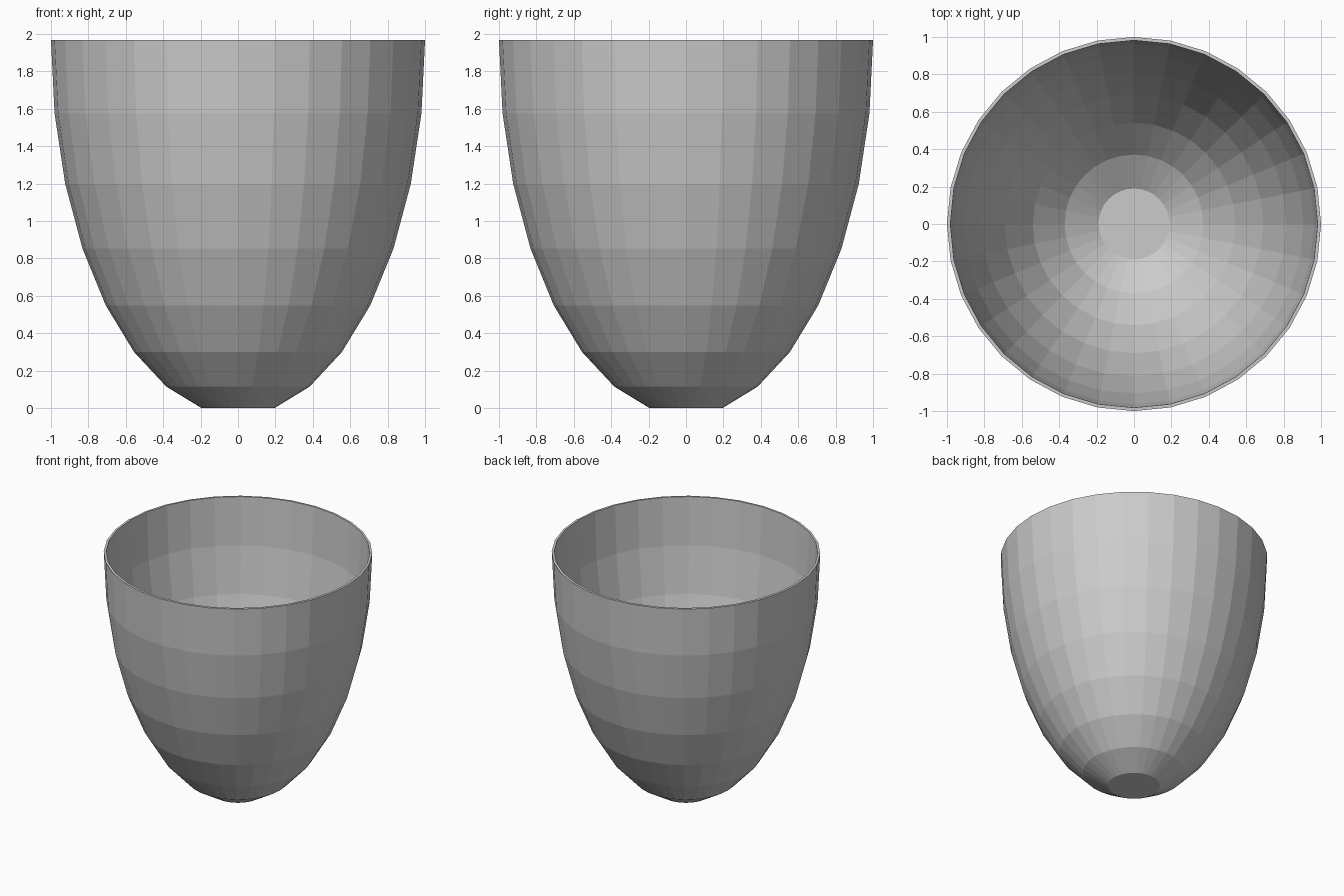
import bpy, bmesh, math

if "Cube" in bpy.data.objects:
    bpy.data.objects.remove(bpy.data.objects["Cube"])

SEGMENTS = 32
STEP = math.pi / 16
HEIGHT_SCALE = 2.005
TOP = HEIGHT_SCALE * math.cos(STEP)

# Cup shell: lower half of a stretched 32-sided sphere with a flat foot
bm = bmesh.new()
rings = []
for i in range(1, 9):
    r, z = math.sin(i * STEP), TOP - HEIGHT_SCALE * math.cos(i * STEP)
    rings.append([bm.verts.new((r * math.cos(2 * math.pi * k / SEGMENTS),
                                r * math.sin(2 * math.pi * k / SEGMENTS), z))
                  for k in range(SEGMENTS)])
bm.faces.new(rings[0][::-1])
for low, high in zip(rings, rings[1:]):
    for k in range(SEGMENTS):
        n = (k + 1) % SEGMENTS
        bm.faces.new((low[k], low[n], high[n], high[k]))
mesh = bpy.data.meshes.new("cup")
bm.to_mesh(mesh)
bm.free()
cup = bpy.data.objects.new("cup", mesh)
bpy.context.collection.objects.link(cup)

# Thin wall, growing inward, with a closed rim
wall = cup.modifiers.new("wall", 'SOLIDIFY')
wall.thickness = 0.018
wall.offset = -1
wall.use_even_offset = True
